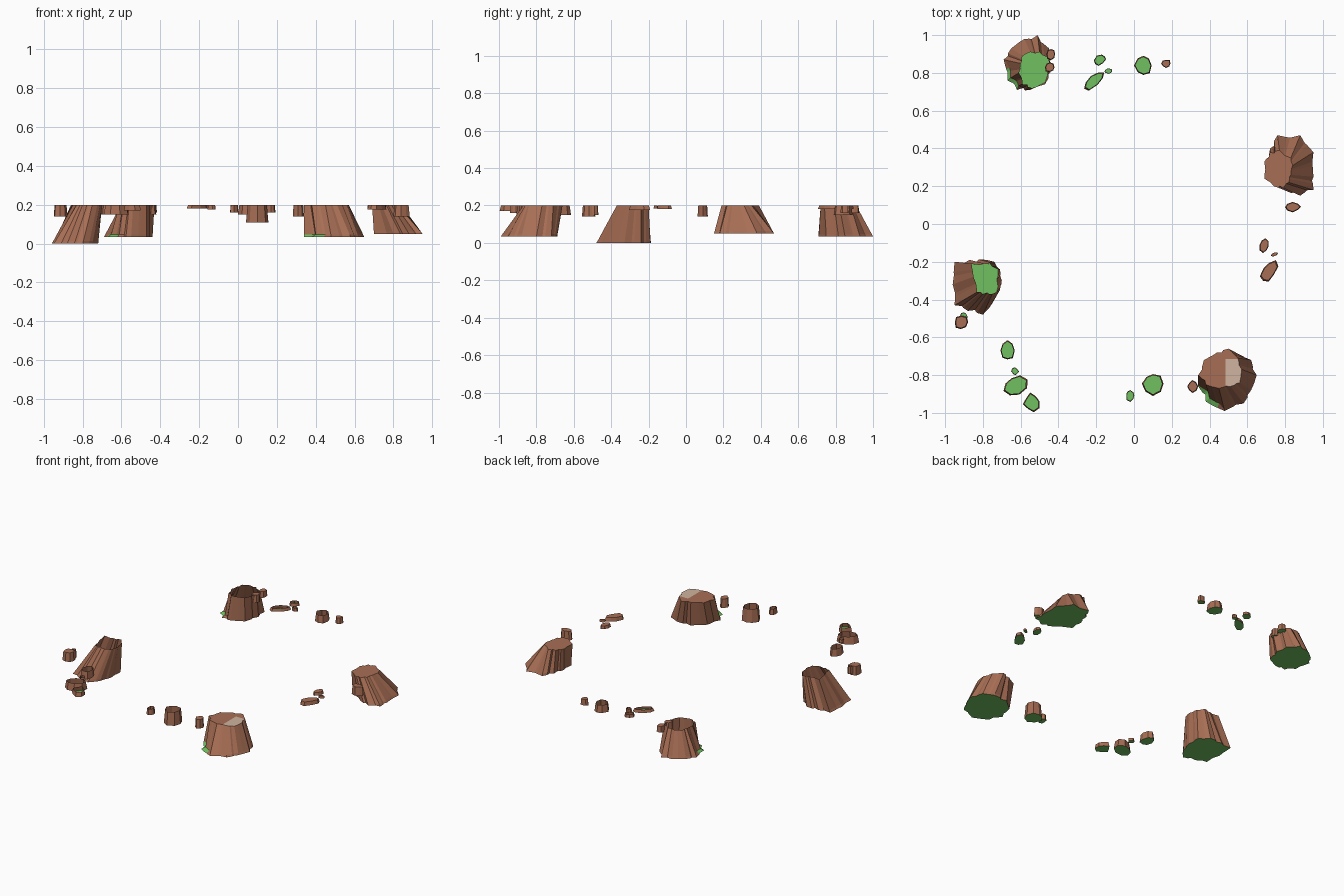
import bpy, bmesh, math, random
from mathutils import Vector

if "Cube" in bpy.data.objects:
    bpy.data.objects.remove(bpy.data.objects["Cube"])

random.seed(4)
TOP = 0.2


def material(name, col):
    m = bpy.data.materials.new(name)
    m.diffuse_color = (*col, 1)
    m.use_nodes = True
    m.node_tree.nodes["Principled BSDF"].inputs["Base Color"].default_value = m.diffuse_color
    return m


MATS = [material("brown rock", (0.39, 0.156, 0.089)),
        material("green grass", (0.162, 0.527, 0.117)),
        material("pale stone", (0.63, 0.456, 0.342))]
BROWN, GREEN, PALE = 0, 1, 2


def loft(name, rings, capped, lip=False, patch=None):
    """Upturned islet: grass underside, rock sides, optional flat top."""
    bm = bmesh.new()
    vr = [[bm.verts.new(p) for p in ring] for ring in rings]
    n = len(rings[0])
    c = sum((Vector(p) for p in rings[0]), Vector()) / n
    base = bm.faces.new(vr[0][::-1])
    base.material_index = GREEN
    for k in range(len(vr) - 1):
        for i in range(n):
            j = (i + 1) % n
            f = bm.faces.new((vr[k][i], vr[k][j], vr[k + 1][j], vr[k + 1][i]))
            # a fold of grass shows at the lower left edge
            d = f.calc_center_median() - c
            if lip and k == 0 and abs(math.atan2(d.y, d.x) + 2.45) < 0.5:
                f.material_index = GREEN
    if capped:
        cap = bm.faces.new(vr[-1])
        if patch:
            x, y = patch
            geom = [cap] + list(cap.edges) + list(cap.verts)
            bmesh.ops.bisect_plane(bm, geom=geom, plane_co=(x, 0, 0), plane_no=(1, 0, 0))
            tops = [f for f in bm.faces if all(v.co.z > TOP - 1e-4 for v in f.verts)]
            geom = tops + list({e for f in tops for e in f.edges}) + list({v for f in tops for v in f.verts})
            bmesh.ops.bisect_plane(bm, geom=geom, plane_co=(0, y, 0), plane_no=(0, 1, 0))
            for f in bm.faces:
                m = f.calc_center_median()
                if m.z > TOP - 1e-4 and m.x > x and m.y < y:
                    f.material_index = PALE
    me = bpy.data.meshes.new(name)
    bm.to_mesh(me)
    bm.free()
    for m in MATS:
        me.materials.append(m)
    ob = bpy.data.objects.new(name, me)
    bpy.context.collection.objects.link(ob)


def islet(name, bottom, top, z0, capped, lip=False, patch=None):
    """Large islet: two outlines joined by irregular vertical flutes."""
    n = len(bottom)

    def outline(pts, depths):
        c = sum((Vector(p) for p in pts), Vector((0, 0))) / n
        out = []
        for i in range(n):
            a, b = Vector(pts[i]), Vector(pts[(i + 1) % n])
            for s, t in enumerate((0, 0.45, 0.62)):
                p = a.lerp(b, t)
                out.append(c + (p - c) * depths[i * 3 + s])
        return out

    depths = [1.0 if i % 3 == 0 else random.uniform(0.9, 1.03) for i in range(3 * n)]
    lo, hi = outline(bottom, depths), outline(top, depths)
    c = sum(lo, Vector((0, 0))) / len(lo)
    rings = [[(p.x, p.y, z0) for p in lo]]
    ring = []
    for p, q in zip(lo, hi):
        d = p - c
        green_side = lip and abs(math.atan2(d.y, d.x) + 2.45) < 0.5
        r = c + d * 0.84 if green_side else p.lerp(q, 0.08)
        ring.append((r.x, r.y, z0 + 0.013))
    rings.append(ring)
    rings.append([(q.x, q.y, TOP) for q in hi])
    loft(name, rings, capped, lip, patch)


def shard(name, x, y, rx, ry, rot, z0, capped):
    """Small fragment: tapered irregular prism."""
    n, a0 = 8, math.radians(rot)
    wob = [random.uniform(0.8, 1.1) for _ in range(n)]
    rings = []
    for z, s in ((z0, 1.0), (TOP, 0.86)):
        ring = []
        for i in range(n):
            a = 2 * math.pi * i / n
            u, v = rx * s * wob[i] * math.cos(a), ry * s * wob[i] * math.sin(a)
            ring.append((x + u * math.cos(a0) - v * math.sin(a0),
                         y + u * math.sin(a0) + v * math.cos(a0), z))
        rings.append(ring)
    loft(name, rings, capped)


# four large islets
islet("back_islet",
      [(-.44, .85), (-.45, .93), (-.51, 1.0), (-.58, .98), (-.65, .93), (-.69, .87), (-.67, .76), (-.62, .71), (-.55, .71), (-.47, .75)],
      [(-.43, .82), (-.45, .88), (-.50, .91), (-.55, .91), (-.59, .89), (-.60, .85), (-.61, .80), (-.59, .74), (-.54, .72), (-.47, .74)],
      0.035, False, lip=True)
islet("front_islet",
      [(.65, -.80), (.62, -.72), (.55, -.69), (.45, -.69), (.37, -.76), (.34, -.86), (.38, -.94), (.48, -.99), (.58, -.95), (.62, -.88)],
      [(.57, -.77), (.55, -.71), (.50, -.66), (.44, -.68), (.37, -.72), (.34, -.80), (.38, -.85), (.45, -.87), (.51, -.86), (.56, -.84)],
      0.035, True, lip=True, patch=(0.485, -0.715))
islet("right_islet",
      [(.95, .25), (.95, .38), (.88, .47), (.76, .47), (.72, .40), (.70, .32), (.70, .24), (.80, .18), (.88, .15), (.95, .18)],
      [(.83, .26), (.84, .31), (.83, .35), (.77, .39), (.72, .38), (.69, .33), (.69, .24), (.74, .20), (.79, .19), (.82, .22)],
      0.05, True)
islet("left_islet",
      [(-.72, -.33), (-.72, -.24), (-.78, -.19), (-.87, -.19), (-.95, -.20), (-.96, -.32), (-.95, -.43), (-.88, -.46), (-.80, -.48), (-.75, -.42)],
      [(-.70, -.30), (-.71, -.24), (-.74, -.20), (-.79, -.21), (-.86, -.21), (-.85, -.28), (-.83, -.36), (-.80, -.37), (-.75, -.37), (-.71, -.35)],
      0.0, False)

# small fragments: x, y, radius x, radius y, turn, underside height, capped
GROUPS = {
    "back_shard": [(-.18, .87, .037, .025, 40, .18, False), (-.21, .76, .075, .032, 38, .18, False),
                   (-.135, .81, .025, .014, 10, .175, False), (.05, .84, .05, .062, 0, .15, False),
                   (.17, .85, .026, .022, 0, .16, True), (-.44, .90, .026, .032, 0, .16, True),
                   (-.445, .83, .03, .03, 0, .15, True)],
    "left_shard": [(-.915, -.52, .038, .035, 45, .14, True), (-.90, -.49, .02, .025, 0, .15, False),
                   (-.67, -.67, .037, .053, 0, .15, False), (-.63, -.78, .02, .02, 0, .18, False),
                   (-.63, -.855, .068, .052, 25, .15, False)],
    "corner_shard": [(-.54, -.945, .046, .05, 10, .17, False)],
    "front_shard": [(.31, -.86, .028, .032, 0, .14, True), (.10, -.845, .06, .062, 0, .11, False),
                    (-.02, -.91, .026, .03, 0, .16, False)],
    "right_shard": [(.84, .09, .046, .026, 0, .14, True), (.69, -.115, .027, .038, -10, .18, True),
                    (.715, -.25, .065, .037, 58, .175, True), (.745, -.16, .022, .01, 20, .185, True)],
}
for name, items in GROUPS.items():
    for i, s in enumerate(items):
        shard(f"{name}_{i + 1}", *s)
